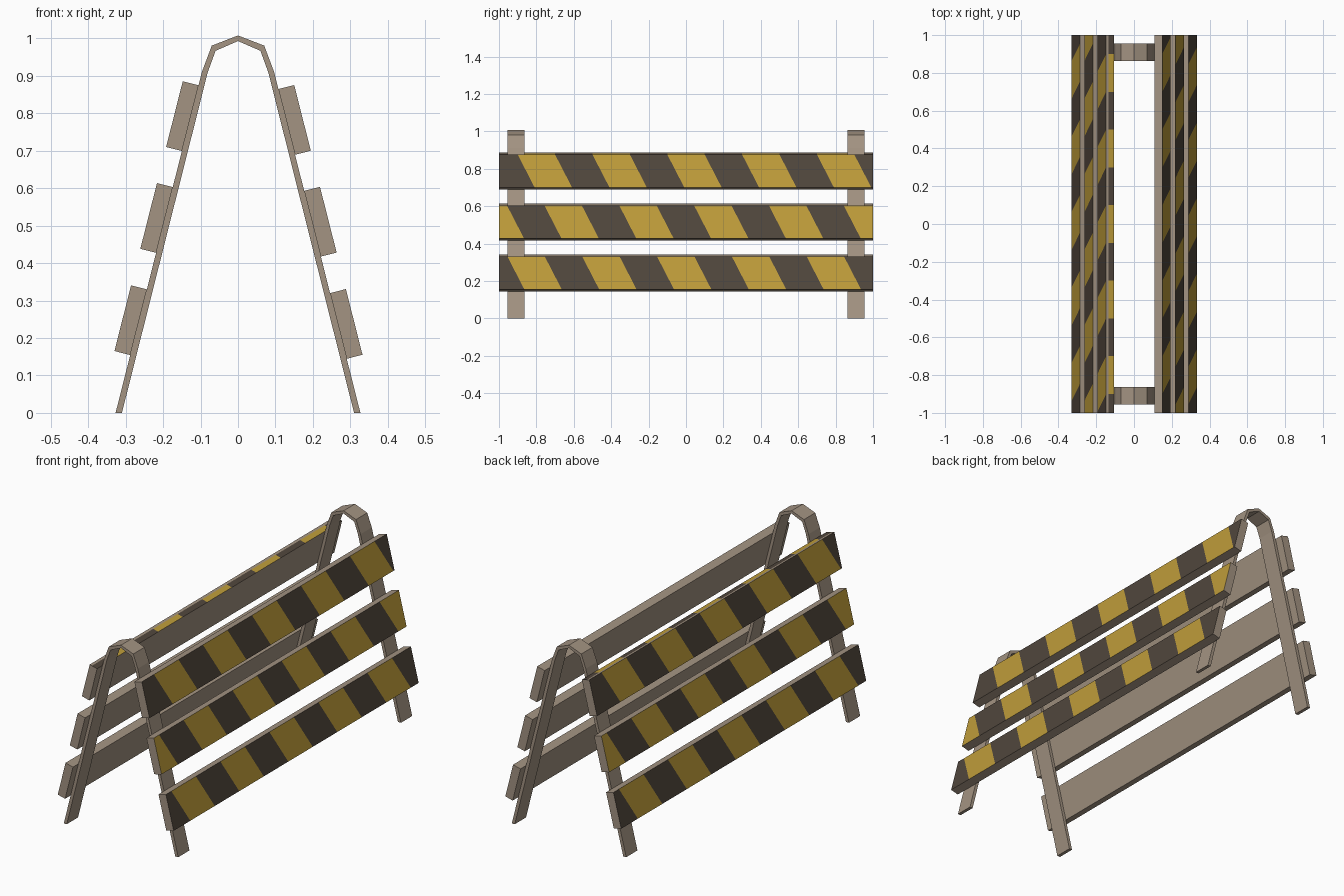
import bpy, bmesh
from mathutils import Vector

if "Cube" in bpy.data.objects:
    bpy.data.objects.remove(bpy.data.objects["Cube"])


def material(name, rgb):
    m = bpy.data.materials.new(name)
    m.diffuse_color = (*rgb, 1)
    m.use_nodes = True
    m.node_tree.nodes["Principled BSDF"].inputs["Base Color"].default_value = m.diffuse_color
    return m


TAN = material("weathered tan", (0.366, 0.292, 0.223))
GOLD = material("hazard gold", (0.515, 0.332, 0.042))
DARK = material("hazard dark brown", (0.080, 0.061, 0.045))


def add_object(name, bm, mats):
    bmesh.ops.recalc_face_normals(bm, faces=bm.faces)
    me = bpy.data.meshes.new(name)
    bm.to_mesh(me)
    bm.free()
    for m in mats:
        me.materials.append(m)
    ob = bpy.data.objects.new(name, me)
    bpy.context.collection.objects.link(ob)


# Bent strip frames: outer and inner half profiles, mirrored across x
OUTER = [(0.327, 0), (0.096, 0.912), (0.07, 0.981), (0, 1.008)]
INNER = [(0.310, 0), (0.081, 0.909), (0.06, 0.967), (0, 0.993)]


def mirrored(half):
    return half + [(-x, z) for x, z in reversed(half[:-1])]


def frame(name, yc):
    bm = bmesh.new()
    rings = []
    for (xo, zo), (xi, zi) in zip(mirrored(OUTER), mirrored(INNER)):
        rings.append([bm.verts.new(p) for p in (
            (xo, yc - 0.046, zo), (xo, yc + 0.046, zo),
            (xi, yc + 0.046, zi), (xi, yc - 0.046, zi))])
    for a, b in zip(rings, rings[1:]):
        for i in range(4):
            j = (i + 1) % 4
            bm.faces.new((a[i], a[j], b[j], b[i]))
    bm.faces.new(rings[0])
    bm.faces.new(rings[-1])
    add_object(name, bm, [TAN])


frame("front_frame", -0.909)
frame("back_frame", 0.909)

# Striped boards: local axes are u (length), v (down from top edge), w (outward)
UP = Vector((-0.231, 0, 0.912)).normalized()
OUT = Vector((0.912, 0, 0.231)).normalized()
HEIGHT, THICK, SLANT = 0.181, 0.0435, 0.5


def board(name, top_z, dark_start, turn, painted_top=False):
    bm = bmesh.new()
    bmesh.ops.create_cube(bm, size=1)
    for v in bm.verts:
        v.co = Vector((v.co.x * 2, (v.co.y - 0.5) * HEIGHT, (v.co.z + 0.5) * THICK))

    def cut(co, no):
        bmesh.ops.bisect_plane(bm, geom=bm.verts[:] + bm.edges[:] + bm.faces[:],
                               plane_co=co, plane_no=no)

    # slanted stripe borders every 0.2
    for k in range(-4, 14):
        cut((dark_start + 0.2 * k, 0, 0), (1, SLANT, 0))
    if painted_top:
        cut((0, 0, THICK * 0.7), (0, 0, 1))
    bm.normal_update()
    for f in bm.faces:
        c = f.calc_center_median()
        outer = f.normal.z > 0.9
        top = painted_top and f.normal.y > 0.9 and c.z < THICK * 0.7
        if outer or top:
            phase = (c.x + c.y * SLANT - dark_start) % 0.4
            f.material_index = 2 if phase < 0.2 else 1
    # place on the leg; the left side is the right side turned half round
    s = -1 if turn else 1
    slide = 0.0103 if turn else 0
    x = OUTER[0][0] - 0.231 / 0.912 * top_z
    base = Vector((x, 0, top_z)) + UP * slide
    for v in bm.verts:
        p = base + UP * v.co.y + OUT * v.co.z
        v.co = Vector((s * p.x, s * v.co.x, p.z))
    add_object(name, bm, [TAN, GOLD, DARK])


for level, z, start in (("top", 0.865, -0.7), ("middle", 0.593, -0.957), ("bottom", 0.320, -0.755)):
    board("right_" + level + "_board", z, start, False)
    board("left_" + level + "_board", z, start, True, level == "top")
